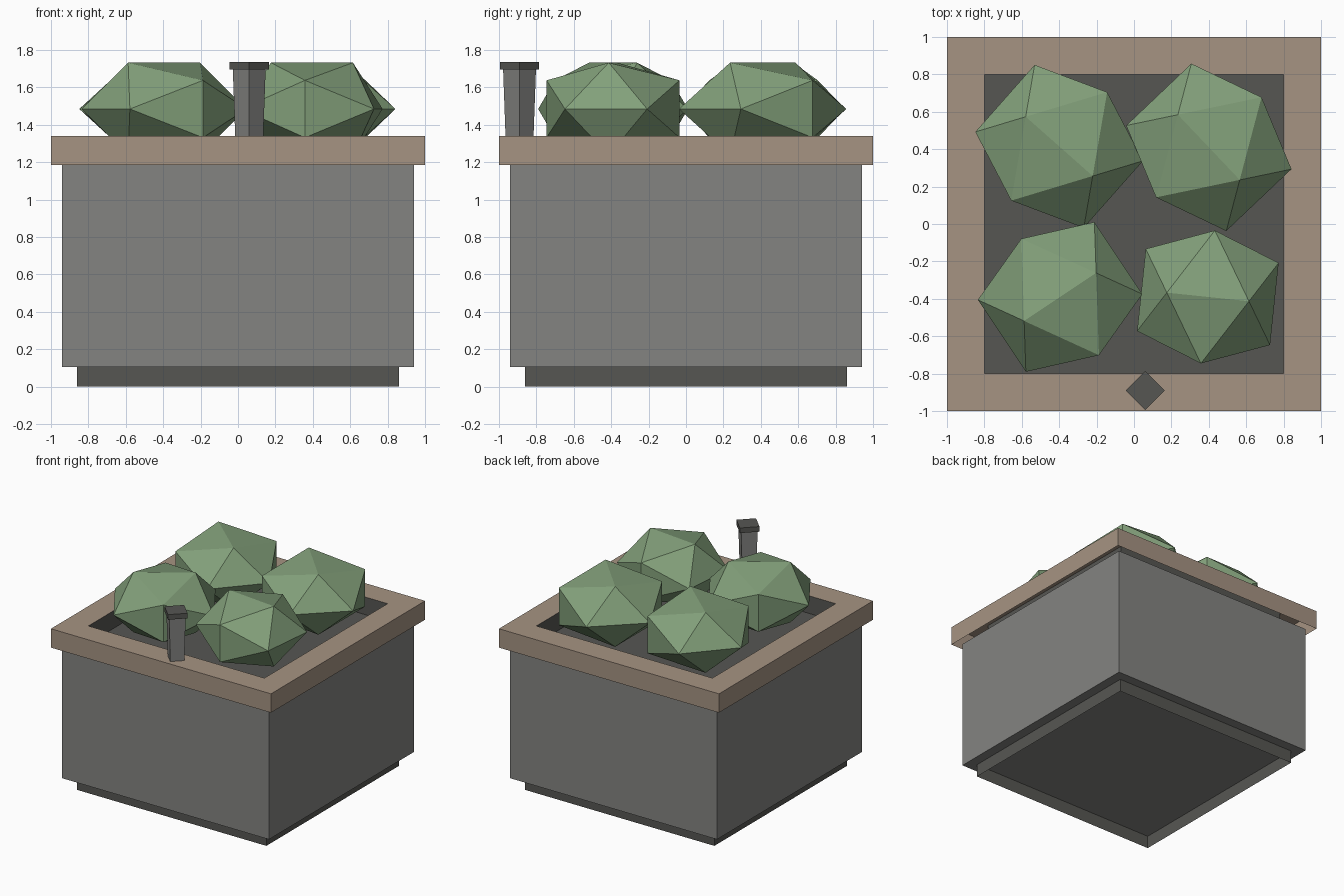
import bpy, bmesh
from math import radians, sqrt
from mathutils import Matrix

cube = bpy.data.objects.get("Cube")
if cube:
    bpy.data.objects.remove(cube, do_unlink=True)


def material(name, r, g, b):
    m = bpy.data.materials.new(name)
    m.use_nodes = True
    m.diffuse_color = (r, g, b, 1)
    bsdf = next(n for n in m.node_tree.nodes if n.type == 'BSDF_PRINCIPLED')
    bsdf.inputs["Base Color"].default_value = (r, g, b, 1)
    bsdf.inputs["Roughness"].default_value = 0.9
    return m


STONE = material("stone grey", 0.23, 0.23, 0.22)
DARK = material("dark grey", 0.094, 0.094, 0.086)
WOOD = material("tan rim", 0.38, 0.295, 0.225)
LEAF = material("leaf green", 0.225, 0.35, 0.195)


def add(name, bm, *mats):
    mesh = bpy.data.meshes.new(name)
    bm.to_mesh(mesh)
    bm.free()
    for m in mats:
        mesh.materials.append(m)
    obj = bpy.data.objects.new(name, mesh)
    bpy.context.collection.objects.link(obj)
    return obj


def square(bm, half, z):
    return [bm.verts.new((x * half, y * half, z))
            for x, y in ((-1, -1), (1, -1), (1, 1), (-1, 1))]


def shell(name, levels, mats, paint=(), bottom=False, top=False):
    """Square rings joined in order; paint gives a material slot per band."""
    bm = bmesh.new()
    rings = [square(bm, h, z) for h, z in levels]
    for band, (a, b) in enumerate(zip(rings, rings[1:])):
        for i in range(4):
            j = (i + 1) % 4
            f = bm.faces.new((a[i], a[j], b[j], b[i]))
            f.material_index = paint[band] if paint else 0
    if bottom:
        bm.faces.new(rings[0][::-1])
    if top:
        f = bm.faces.new(rings[-1])
        f.material_index = paint[-1] if paint else 0
    return add(name, bm, *mats)


# Open plinth and closed planter box
shell("plinth", [(0.86, 0), (0.86, 0.105)], [DARK])
shell("planter_box", [(0.94, 0.105), (0.94, 1.185)], [STONE], bottom=True, top=True)

# Rim with dark inner walls and soil floor, open underneath
shell("rim_and_soil", [(1, 1.185), (1, 1.34), (0.8, 1.34), (0.8, 1.195)],
      [WOOD, DARK], paint=(0, 0, 1), top=True)

# Small tapered post on the front rim
for name, levels, mat in (
        ("post_shaft", [(0.053, 1.34), (0.062, 1.695)], STONE),
        ("post_cap", [(0.074, 1.695), (0.074, 1.737)], DARK)):
    post = shell(name, levels, [mat], bottom=True, top=True)
    post.location = (0.06, -0.89, 0)
    post.rotation_euler.z = radians(45)


# Faceted shrubs: flattened icosahedra lying with an edge on top
def shrub(name, x, y, radius, angle):
    phi = (1 + sqrt(5)) / 2
    bm = bmesh.new()
    for a in (-1, 1):
        for b in (-phi, phi):
            for co in ((a, 0, b), (b, a, 0), (0, b, a)):
                bm.verts.new(co)
    bmesh.ops.convex_hull(bm, input=bm.verts[:])
    unit = radius / sqrt(1 + phi * phi)
    bmesh.ops.transform(bm, verts=bm.verts[:], matrix=Matrix.Rotation(radians(angle), 4, 'Z')
                        @ Matrix.Diagonal((unit, unit, 0.153, 1)))
    bmesh.ops.recalc_face_normals(bm, faces=bm.faces[:])
    add(name, bm, LEAF).location = (x, y, 1.485)


shrub("shrub_back_right", -0.40, 0.415, 0.455, 138.5)
shrub("shrub_back_left", 0.40, 0.41, 0.457, 133.5)
shrub("shrub_front_right", -0.395, -0.39, 0.44, 33.7)
shrub("shrub_front_left", 0.395, -0.39, 0.42, -6)
